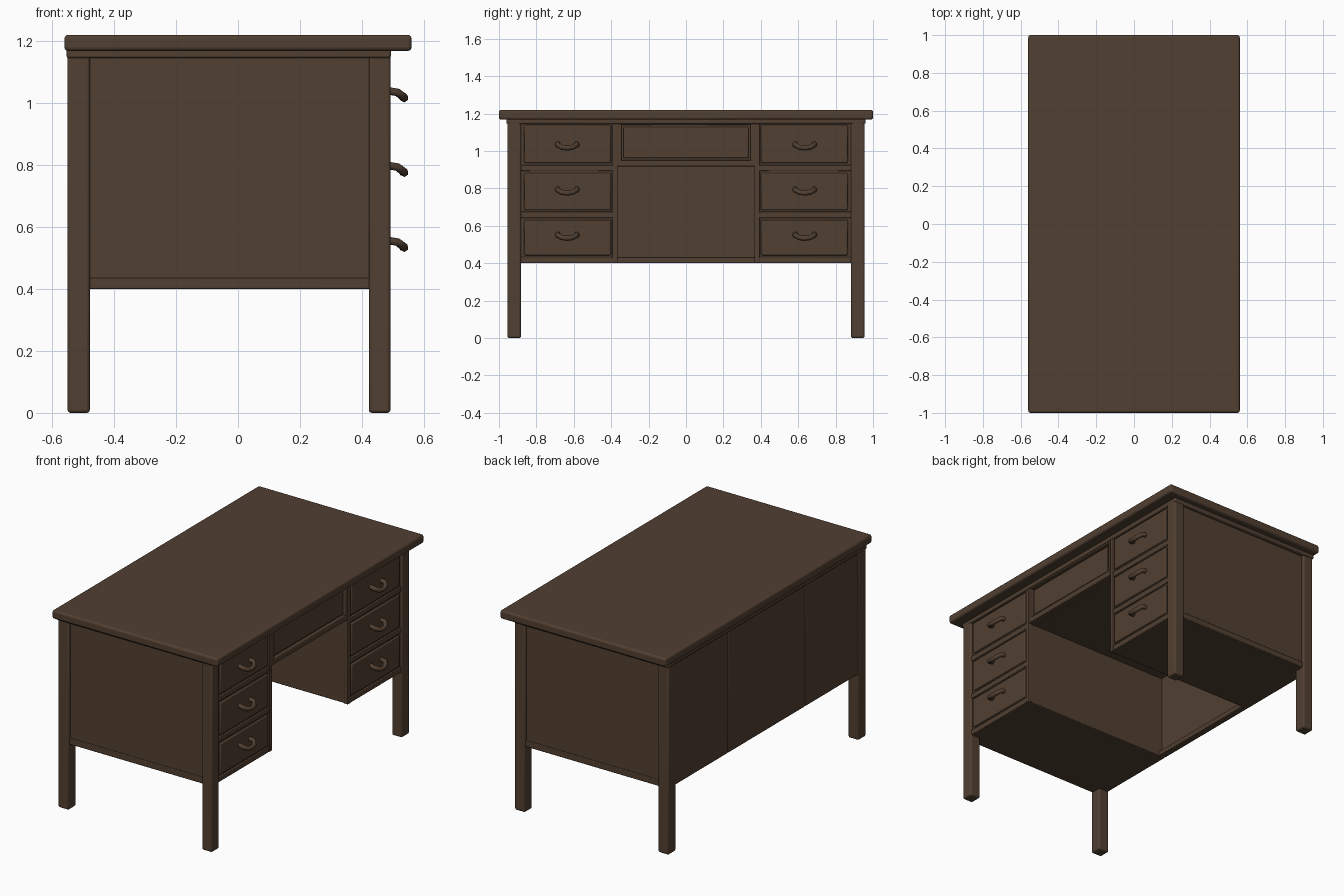
import bpy

if "Cube" in bpy.data.objects:
    bpy.data.objects.remove(bpy.data.objects["Cube"])

wood = bpy.data.materials.new("dark brown wood")
wood.diffuse_color = (0.083, 0.050, 0.031, 1)
wood.use_nodes = True
wood.node_tree.nodes["Principled BSDF"].inputs["Base Color"].default_value = wood.diffuse_color


def box(name, x, y, z, bevel=0.004, segments=2):
    """Bevelled box from (min, max) ranges."""
    bpy.ops.mesh.primitive_cube_add(size=1)
    ob = bpy.context.object
    ob.name = name
    ob.location = [(a + b) / 2 for a, b in (x, y, z)]
    ob.scale = [b - a for a, b in (x, y, z)]
    bpy.ops.object.transform_apply(location=True, scale=True)
    ob.data.materials.append(wood)
    mod = ob.modifiers.new("bevel", 'BEVEL')
    mod.width, mod.segments = bevel, segments
    bpy.ops.object.shade_smooth_by_angle()
    return ob


def span(side, a, b):
    """Mirror a y range to the given side."""
    return tuple(sorted((side * a, side * b)))


def handle(name, y, z):
    """Drooping bail pull swept along a short curve."""
    cu = bpy.data.curves.new(name, 'CURVE')
    cu.dimensions = '3D'
    cu.bevel_depth, cu.bevel_resolution, cu.use_fill_caps = 0.014, 1, True
    path = [(0.480, -0.050, 0.012), (0.515, -0.053, 0.006), (0.533, -0.030, -0.008),
            (0.536, 0, -0.012),
            (0.533, 0.030, -0.008), (0.515, 0.053, 0.006), (0.480, 0.050, 0.012)]
    sp = cu.splines.new('POLY')
    sp.points.add(len(path) - 1)
    for p, (px, py, pz) in zip(sp.points, path):
        p.co = (px, y + py, z + pz, 1)
    cu.materials.append(wood)
    ob = bpy.data.objects.new(name, cu)
    bpy.context.collection.objects.link(ob)


# Table top and the moulding beneath it
box("table_top", (-0.56, 0.56), (-1, 1), (1.168, 1.22), 0.012, 3)
box("under_top_moulding", (-0.553, 0.493), (-0.96, 0.96), (1.145, 1.175), 0.006)

for s, label in ((-1, "left"), (1, "right")):
    # Square legs running the full height
    box(f"{label}_back_leg", (-0.55, -0.478), span(s, 0.882, 0.955), (0, 1.17), 0.01, 3)
    box(f"{label}_front_leg", (0.422, 0.492), span(s, 0.882, 0.955), (0, 1.17), 0.01, 3)

    # Drawer pedestal with recessed side panel and bottom rail
    box(f"{label}_pedestal", (-0.54, 0.478), span(s, 0.37, 0.938), (0.40, 1.17))
    box(f"{label}_side_rail", (-0.50, 0.45), span(s, 0.92, 0.946), (0.40, 0.436))
    box(f"{label}_back_panel", (-0.545, -0.52), span(s, 0.375, 0.90), (0.402, 1.15))
    box(f"{label}_inner_stile", (0.46, 0.488), span(s, 0.365, 0.395), (0.40, 1.16))

    # Rails between drawers, raised drawer fronts and pulls
    for i, z in enumerate((0.415, 0.657, 0.907)):
        box(f"{label}_drawer_rail_{i}", (0.46, 0.486), span(s, 0.38, 0.90), (z - 0.015, z + 0.018))
    for i, (z0, z1, hz) in enumerate(((0.442, 0.632, 0.545), (0.684, 0.882, 0.787),
                                      (0.935, 1.138, 1.028))):
        box(f"{label}_drawer_front_{i}", (0.45, 0.489), span(s, 0.402, 0.865), (z0, z1), 0.006)
        handle(f"{label}_drawer_pull_{i}", s * 0.635, hz)

# Centre drawer over the kneehole, set back inside its frame
box("centre_drawer_box", (-0.53, 0.465), (-0.38, 0.38), (0.92, 1.17))
box("centre_drawer_front", (0.44, 0.478), (-0.335, 0.335), (0.962, 1.128), 0.006)
box("centre_lower_rail", (0.44, 0.486), (-0.375, 0.375), (0.918, 0.952))
box("centre_upper_rail", (0.44, 0.486), (-0.375, 0.375), (1.138, 1.17))
for s, label in ((-1, "left"), (1, "right")):
    box(f"centre_{label}_stile", (0.44, 0.486), span(s, 0.345, 0.375), (0.92, 1.165))

# Kneehole back panel with a lip along its lower edge
box("kneehole_back_panel", (-0.545, -0.52), (-0.373, 0.373), (0.402, 1.15))
box("kneehole_bottom_lip", (-0.54, -0.50), (-0.375, 0.375), (0.40, 0.43))
